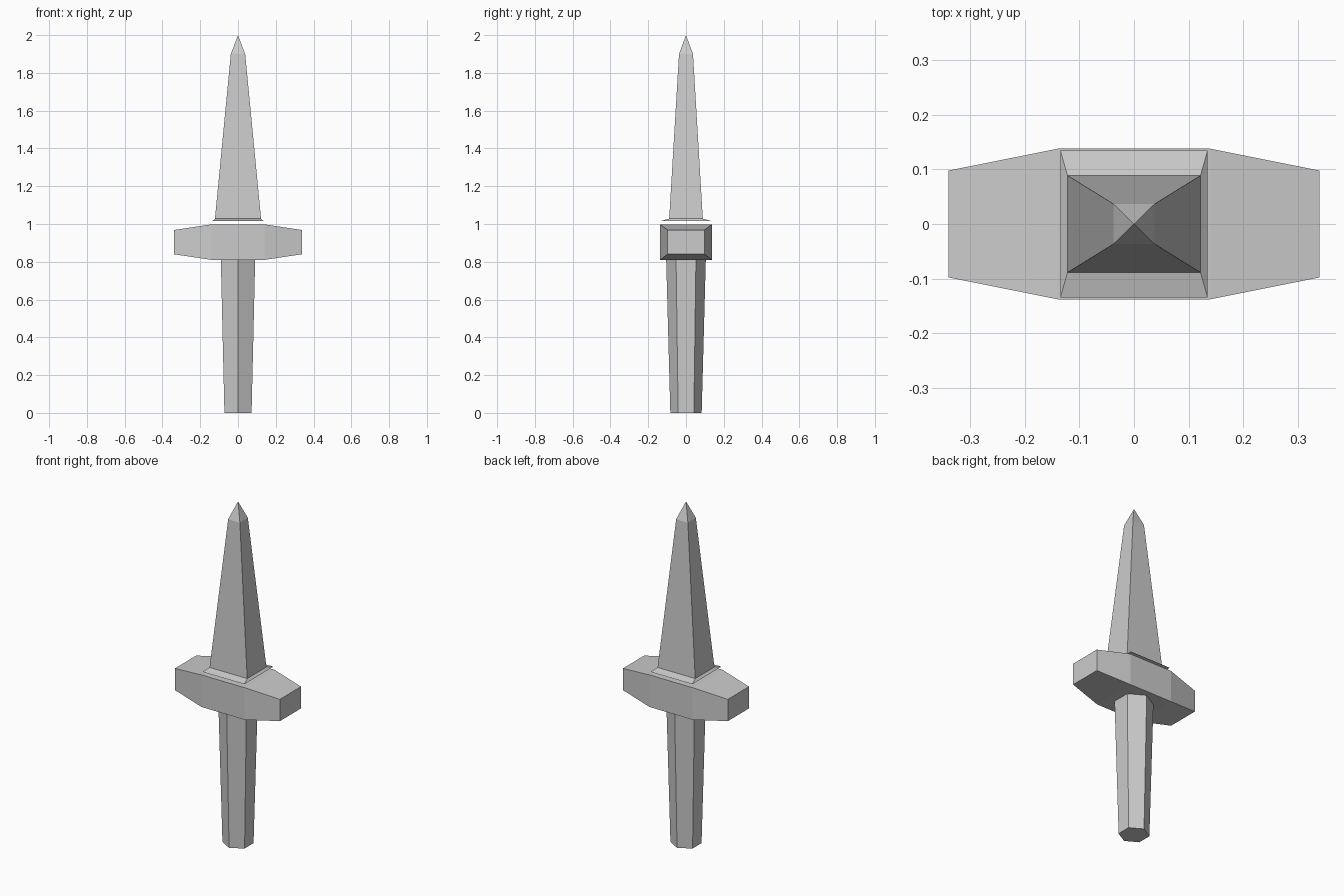
import bpy, bmesh
from math import sin, cos, radians

if "Cube" in bpy.data.objects:
    bpy.data.objects.remove(bpy.data.objects["Cube"])


def loft(name, rings):
    """Skin equal-length rings of points, capping both ends (a 1-point last ring is a tip)."""
    bm = bmesh.new()
    vs = [[bm.verts.new(p) for p in ring] for ring in rings]
    for a, b in zip(vs, vs[1:]):
        n = len(a)
        for i in range(n):
            j = (i + 1) % n
            if len(b) == 1:
                bm.faces.new((a[i], a[j], b[0]))
            else:
                bm.faces.new((a[i], a[j], b[j], b[i]))
    bm.faces.new(vs[0][::-1])
    if len(vs[-1]) > 2:
        bm.faces.new(vs[-1])
    bmesh.ops.recalc_face_normals(bm, faces=bm.faces[:])
    mesh = bpy.data.meshes.new(name)
    bm.to_mesh(mesh)
    bm.free()
    obj = bpy.data.objects.new(name, mesh)
    bpy.context.collection.objects.link(obj)
    return obj


def hexagon(r, z):
    return [(r * cos(radians(90 + 60 * i)), r * sin(radians(90 + 60 * i)), z) for i in range(6)]


def rect_xy(hx, hy, z):
    return [(-hx, -hy, z), (hx, -hy, z), (hx, hy, z), (-hx, hy, z)]


def rect_yz(x, hy, z0, z1):
    return [(x, -hy, z0), (x, hy, z0), (x, hy, z1), (x, -hy, z1)]


# Tapered six-sided grip
loft("handle", [hexagon(0.083, 0), hexagon(0.105, 0.815)])

# Crossguard, narrowing towards both ends
loft("crossguard", [rect_yz(-0.34, 0.098, 0.84, 0.968), rect_yz(-0.14, 0.138, 0.81, 0.998),
                    rect_yz(0.14, 0.138, 0.81, 0.998), rect_yz(0.34, 0.098, 0.84, 0.968)])

# Blade with flared collar at its base, floating just above the guard
loft("blade", [rect_xy(0.135, 0.135, 1.016), rect_xy(0.122, 0.089, 1.028),
               rect_xy(0.038, 0.037, 1.9), [(0, 0, 2.0)]])
